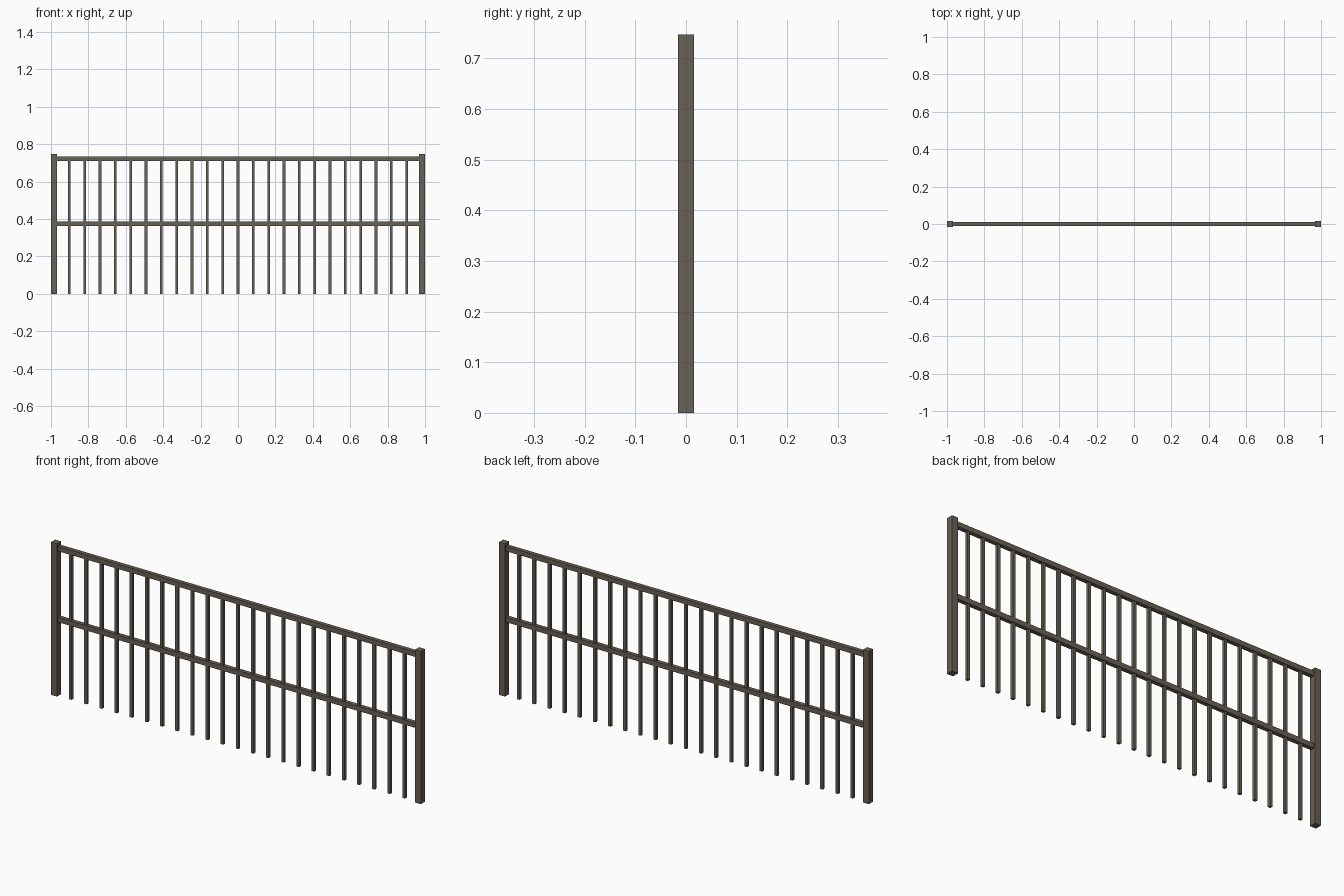
import bpy

if "Cube" in bpy.data.objects:
    bpy.data.objects.remove(bpy.data.objects["Cube"])

iron = bpy.data.materials.new("dark_metal")
iron.diffuse_color = (0.14, 0.122, 0.095, 1)
iron.use_nodes = True
iron.node_tree.nodes["Principled BSDF"].inputs["Base Color"].default_value = iron.diffuse_color


def box(name, x, z0, z1, width, depth):
    """Box centred on y = 0, spanning z0 to z1."""
    bpy.ops.mesh.primitive_cube_add(size=1, location=(x, 0, (z0 + z1) / 2))
    ob = bpy.context.object
    ob.name = name
    ob.scale = (width, depth, z1 - z0)
    bpy.ops.object.transform_apply(location=False, rotation=False, scale=True)
    ob.data.materials.append(iron)
    return ob


HEIGHT, POST = 0.747, 0.032
POST_X = 1 - POST / 2

# End posts
for side, name in ((-1, "left_post"), (1, "right_post")):
    box(name, side * POST_X, 0, HEIGHT, POST, POST)

# Horizontal rails, running between the inner post faces
RAIL_LENGTH = 2 - 2 * POST
box("top_rail", 0, 0.709, 0.733, RAIL_LENGTH, 0.020)
box("middle_rail", 0, 0.362, 0.386, RAIL_LENGTH, 0.020)

# Evenly spaced balusters from the ground up to the top rail
GAPS = 24
for i in range(1, GAPS):
    x = -POST_X + 2 * POST_X * i / GAPS
    box(f"baluster_{i:02d}", x, 0, 0.709, 0.014, 0.014)
